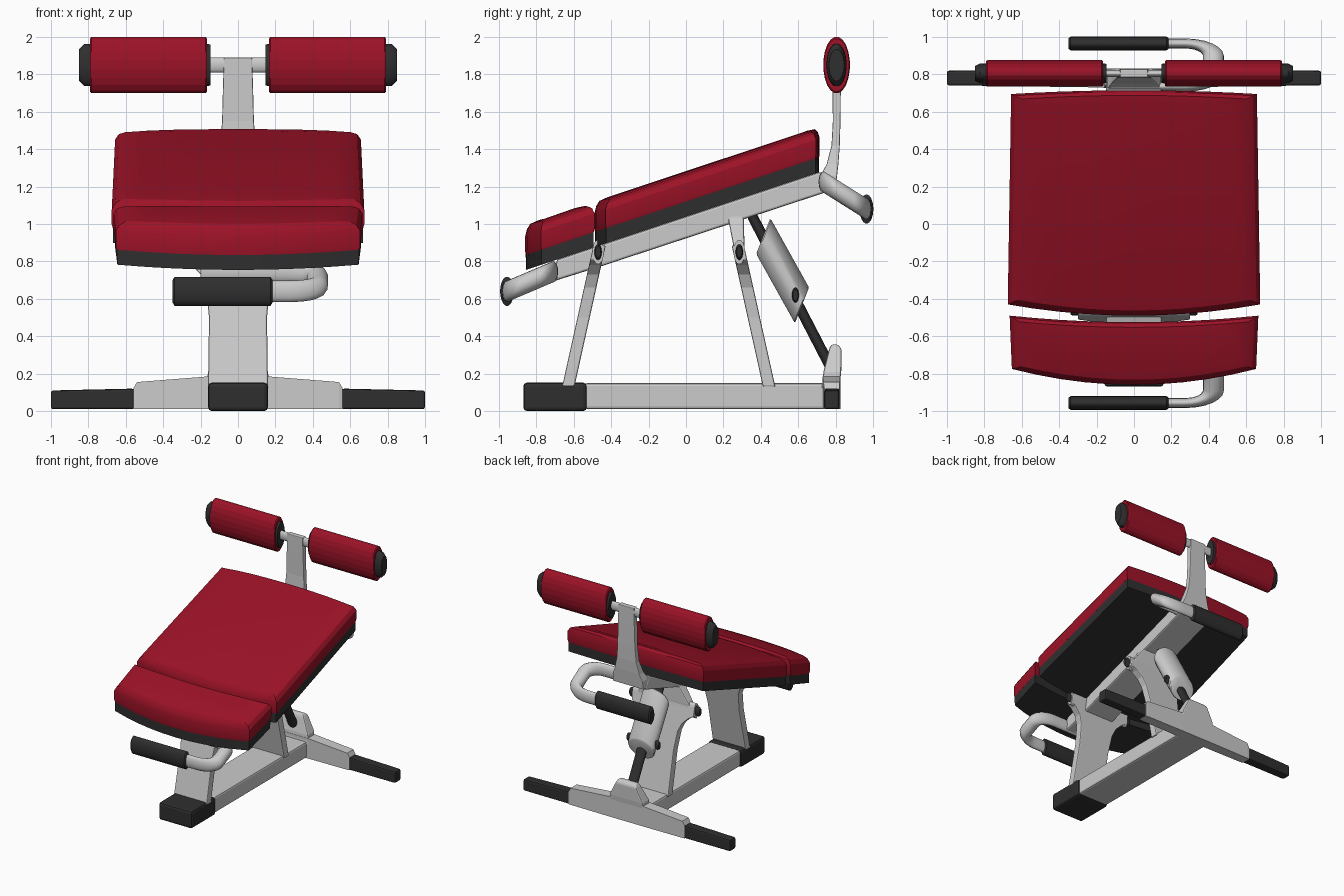
import bpy, bmesh, math
from mathutils import Vector

if "Cube" in bpy.data.objects:
    bpy.data.objects.remove(bpy.data.objects["Cube"])

SQ = 0.47                     # round parts are squashed front to back
SLOPE, SEAT_Z = 1 / 3, 1.04   # tilt of the bench plane


def material(name, col):
    m = bpy.data.materials.new(name)
    m.diffuse_color = (*col, 1)
    m.use_nodes = True
    m.node_tree.nodes["Principled BSDF"].inputs["Base Color"].default_value = m.diffuse_color
    return m


RED = material("red_padding", (0.33, 0.006, 0.02))
DARK = material("dark_rubber", (0.028, 0.028, 0.028))


def smooth(ob, angle=35):
    bpy.ops.object.select_all(action='DESELECT')
    ob.select_set(True)
    bpy.context.view_layer.objects.active = ob
    bpy.ops.object.shade_smooth_by_angle(angle=math.radians(angle))


def loft(name, rings, mat=None, bevel=0):
    """Skin a list of equal-length point rings and cap both ends."""
    bm = bmesh.new()
    vs = [[bm.verts.new(p) for p in r] for r in rings]
    n = len(vs[0])
    for a, b in zip(vs, vs[1:]):
        for i in range(n):
            j = (i + 1) % n
            bm.faces.new((a[i], a[j], b[j], b[i]))
    bm.faces.new(vs[0])
    bm.faces.new(vs[-1])
    bmesh.ops.recalc_face_normals(bm, faces=bm.faces)
    me = bpy.data.meshes.new(name)
    bm.to_mesh(me)
    bm.free()
    ob = bpy.data.objects.new(name, me)
    bpy.context.collection.objects.link(ob)
    if mat:
        me.materials.append(mat)
    if bevel:
        b = ob.modifiers.new("bevel", 'BEVEL')
        b.width, b.segments = bevel, 2
    return ob


def uprights(name, rows, mat=None, bevel=0.01):
    """Rectangular sections stacked in z: (z, half width, y front, y back)."""
    return loft(name, [[(-w, a, z), (w, a, z), (w, b, z), (-w, b, z)]
                       for z, w, a, b in rows], mat, bevel)


def along_x(name, rows, mat=None, bevel=0.01):
    """Rectangular sections along x: (x, y front, y back, z low, z high)."""
    return loft(name, [[(x, a, l), (x, b, l), (x, b, h), (x, a, h)]
                       for x, a, b, l, h in rows], mat, bevel)


def lathe(name, p0, p1, rows, mat=None, sides=24, soft=True):
    """Turned part from p0 to p1; rows are (fraction, radius)."""
    a, b = (Vector((p[0], p[1] / SQ, p[2])) for p in (p0, p1))
    q = (b - a).to_track_quat('Z', 'Y')
    rings = []
    for t, r in rows:
        ring = []
        for i in range(sides):
            k = math.tau * (i + 0.5) / sides
            v = a.lerp(b, t) + q @ Vector((r * math.cos(k), r * math.sin(k), 0))
            ring.append((v.x, v.y * SQ, v.z))
        rings.append(ring)
    ob = loft(name, rings, mat)
    if soft:
        smooth(ob)
    return ob


# Base beam with its front cap
def beam_y(name, y0, y1, w, z0, z1, mat=None, bevel=0.015):
    return loft(name, [[(-w, y, z0), (w, y, z0), (w, y, z1), (-w, y, z1)]
                       for y in (y0, y1)], mat, bevel)


beam_y("base_beam", -0.54, 0.76, 0.15, 0.01, 0.15)
beam_y("base_front_cap", -0.87, -0.53, 0.16, 0.0, 0.152, DARK, 0.02)

# Rear cross foot, rubber ends and the bracket for the damper
along_x("rear_cross_foot", [(-0.56, .74, .82, .01, .12), (-0.54, .735, .822, .01, .155),
                            (-0.16, .73, .825, .01, .185), (0.16, .73, .825, .01, .185),
                            (0.54, .735, .822, .01, .155), (0.56, .74, .82, .01, .12)], bevel=0)
for s, side in ((-1, "left"), (1, "right")):
    along_x("rear_foot_cap_" + side, [(s * 0.555, .738, .822, .01, .12),
                                      (s * 1.0, .74, .82, .01, .11)], DARK, 0.012)
uprights("damper_bracket", [(0.12, .17, .725, .82), (0.21, .16, .735, .83),
                            (0.33, .10, .765, .832), (0.355, .085, .775, .815)])

# Sloped main beam under the pads
loft("seat_beam", [[(-.15, y + o, SEAT_Z + SLOPE * y - d) for y, o, d in
                    ((-.72, 0, .11), (-.44, 0, .115), (.78, 0, .12), (.72, 0, 0), (-.69, 0, 0))],
                   [(.15, y + o, SEAT_Z + SLOPE * y - d) for y, o, d in
                    ((-.72, 0, .11), (-.44, 0, .115), (.78, 0, .12), (.72, 0, 0), (-.69, 0, 0))]],
     bevel=0.012)


# Legs: plates leaning with height, flaring to a hinge at the top
def leg(name, y0, y1):
    rows = []
    for z, w in ((.13, .16), (.5, .155), (.66, .17), (.73, .20), (.78, .25), (.81, .30), (.885, .30)):
        y = y0 + (y1 - y0) * (z - .15) / .70
        rows.append((z, w, y - .033, y + .033))
    uprights(name, rows, bevel=0.008)


leg("front_leg", -0.625, -0.47)
leg("rear_leg", 0.44, 0.285)
uprights("rear_hinge_bracket", [(.80, .26, .262, .31), (.90, .25, .25, .312),
                                (1.03, .15, .225, .31), (1.10, .15, .21, .30)])
for y, n in ((-.47, "front"), (.285, "rear")):
    lathe(n + "_hinge_barrel", (-.30, y, .85), (.30, y, .85), [(0, .065), (1, .065)])
    lathe(n + "_hinge_bolt", (-.34, y, .85), (.34, y, .85),
          [(0, .03), (.02, .042), (.98, .042), (1, .03)], DARK)


# Pads: curved plan outline, dark tray below and rounded red cushion above
def pad(name, front, back):
    def outline(h, inset, crown=0):
        pts = []
        for (yc, ye, w), sign in ((front, 1), (back, -1)):
            mid = (front[0] + back[0]) / 2
            half = (back[0] - front[0]) / 2
            for i in range(11):
                u = sign * (i / 5 - 1)
                x = u * (w - inset)
                y = yc + (ye - yc) * u * u
                y = mid + (y - mid) * (1 - 0.5 * inset / half)
                pts.append((x, y, SEAT_Z + SLOPE * y + h - crown * u ** 4))
        return pts
    loft(name + "_tray", [outline(0, .008), outline(.085, .006)], DARK)
    cushion = loft(name + "_cushion", [outline(.08, .006), outline(.10, 0), outline(.18, 0),
                                       outline(.217, .02, .005), outline(.238, .055, .01),
                                       outline(.243, .14, .006)], RED)
    smooth(cushion, 25)


pad("main_pad", (-.49, -.43, .675), (.715, .695, .657))
pad("front_pad", (-.86, -.775, .653), (-.525, -.49, .665))


# Handles: U-shaped tubes with a rubber grip on the outer arm
def handle(name, outer, inner, x_end):
    o, i = (Vector((0, p[0] / SQ, p[1])) for p in (outer, inner))
    d = (i - o).normalized()
    r, xm = 0.15, 0.425
    path = [o + Vector((-.2, 0, 0))]
    for base, sgn, a0 in ((o, 1, -90), (i, -1, 0)):
        c = base + d * r * sgn + Vector((xm - r, 0, 0))
        for k in range(7):
            a = math.radians(a0 + 15 * k)
            path.append(c + Vector((r * math.cos(a), 0, 0)) + d * r * math.sin(a))
    path.append(i + Vector((x_end, 0, 0)))
    cu = bpy.data.curves.new(name, 'CURVE')
    cu.dimensions = '3D'
    cu.bevel_depth, cu.bevel_resolution, cu.use_fill_caps = 0.057, 4, True
    sp = cu.splines.new('POLY')
    sp.points.add(len(path) - 1)
    for p, v in zip(sp.points, path):
        p.co = (*v, 1)
    ob = bpy.data.objects.new(name + "_tube", cu)
    ob.scale.y = SQ
    bpy.context.collection.objects.link(ob)
    bpy.ops.object.select_all(action='DESELECT')
    ob.select_set(True)
    bpy.context.view_layer.objects.active = ob
    bpy.ops.object.convert(target='MESH')
    smooth(bpy.context.view_layer.objects.active, 40)
    lathe(name + "_grip", (-.35, *outer), (.185, *outer),
          [(0, .06), (.02, .078), (.98, .078), (1, .06)], DARK)


handle("front_handle", (-.957, .64), (-.71, .745), -.20)
handle("rear_handle", (.965, 1.08), (.735, 1.225), -.12)

# Roller post rising from the rear of the beam
uprights("roller_post", [(1.19, .15, .755, .80), (1.26, .145, .72, .808), (1.32, .12, .752, .815),
                         (1.42, .095, .778, .822), (1.55, .085, .785, .826),
                         (1.75, .08, .783, .828), (1.89, .075, .783, .828)], bevel=0.006)

# Foam rollers on a shared axle
C = (0.805, 1.85)
lathe("roller_axle", (-.8, *C), (.8, *C), [(0, .04), (1, .04)])
for s, side in ((-1, "left"), (1, "right")):
    lathe("foam_roller_" + side, (s * .165, *C), (s * .792, *C),
          [(0, .142), (.012, .152), (.988, .152), (1, .142)], RED, 20, False)
    lathe("roller_inner_cap_" + side, (s * .147, *C), (s * .17, *C), [(0, .11), (1, .115)], DARK)
    lathe("roller_outer_cap_" + side, (s * .785, *C), (s * .85, *C),
          [(0, .115), (.6, .112), (1, .085)], DARK)

# Damper between the beam and the rear foot
lathe("damper_rod", (0, .345, 1.06), (0, .78, .22), [(0, .045), (1, .045)], DARK)
lathe("damper_cylinder", (0, .413, .936), (0, .62, .565),
      [(0, .118), (.02, .126), (.98, .126), (1, .118)])
lathe("damper_bolt", (-.155, .585, .62), (.155, .585, .62),
      [(0, .03), (.06, .04), (.94, .04), (1, .03)], DARK)
